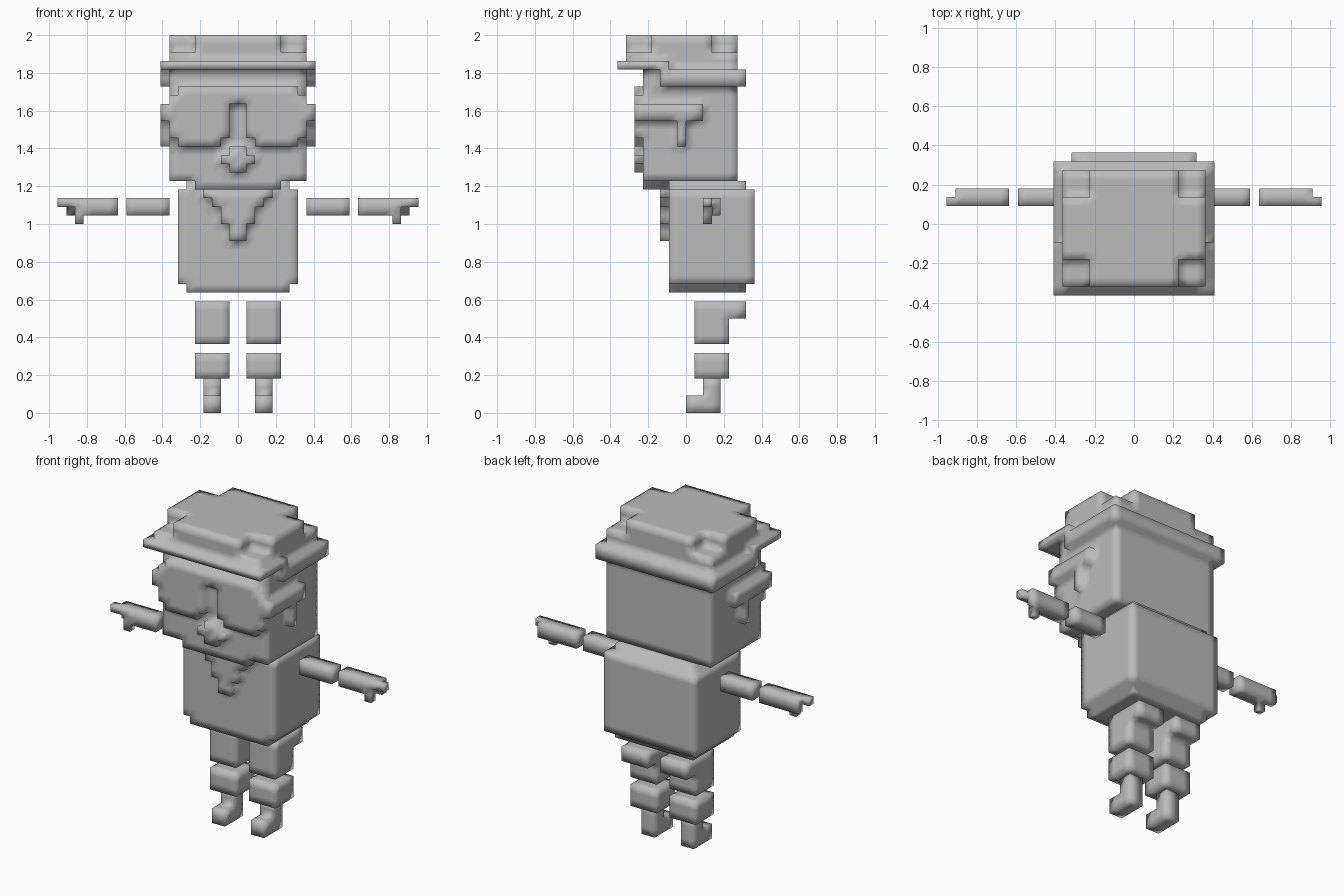
import bpy, bmesh

if "Cube" in bpy.data.objects:
    bpy.data.objects.remove(bpy.data.objects["Cube"])

V = 1 / 22  # edge of one block; all part sizes below are in blocks

grey = bpy.data.materials.new("plain_grey")
grey.diffuse_color = (0.5, 0.5, 0.5, 1)
grey.use_nodes = True
grey.node_tree.nodes["Principled BSDF"].inputs["Base Color"].default_value = grey.diffuse_color

SIDES = [
    ((1, 0, 0), [(1, 0, 0), (1, 1, 0), (1, 1, 1), (1, 0, 1)]),
    ((-1, 0, 0), [(0, 0, 0), (0, 0, 1), (0, 1, 1), (0, 1, 0)]),
    ((0, 1, 0), [(0, 1, 0), (0, 1, 1), (1, 1, 1), (1, 1, 0)]),
    ((0, -1, 0), [(0, 0, 0), (1, 0, 0), (1, 0, 1), (0, 0, 1)]),
    ((0, 0, 1), [(0, 0, 1), (1, 0, 1), (1, 1, 1), (0, 1, 1)]),
    ((0, 0, -1), [(0, 0, 0), (0, 1, 0), (1, 1, 0), (1, 0, 0)]),
]


def cells(x0, x1, y0, y1, z0, z1):
    return {(x, y, z) for x in range(x0, x1) for y in range(y0, y1) for z in range(z0, z1)}


def sym(half, *yz):
    """Box centred on x = 0."""
    return cells(-half, half, *yz)


def both(*box):
    """Box and its mirror image in x."""
    return mirrored(cells(*box)) | cells(*box)


def mirrored(solid):
    return {(-x - 1, y, z) for x, y, z in solid}


def skin(name, solid):
    """Outer surface of a block solid, smooth shaded."""
    bm = bmesh.new()
    verts = {}
    for c in sorted(solid):
        for n, corners in SIDES:
            if tuple(a + b for a, b in zip(c, n)) in solid:
                continue
            face = []
            for k in corners:
                p = tuple(a + b for a, b in zip(c, k))
                if p not in verts:
                    verts[p] = bm.verts.new([a * V for a in p])
                face.append(verts[p])
            bm.faces.new(face).smooth = True
    mesh = bpy.data.meshes.new(name)
    bm.to_mesh(mesh)
    bm.free()
    mesh.materials.append(grey)
    bpy.context.collection.objects.link(bpy.data.objects.new(name, mesh))


# Head: skull and chin
head = sym(8, -5, 6, 27, 40) | sym(5, -5, -2, 26, 27)
# Forehead plate and glasses, with a notch for the nose
head |= sym(7, -6, -5, 37, 38) | sym(8, -6, -5, 32, 37) | both(2, 7, -6, -5, 31, 32)
head -= sym(1, -6, -5, 32, 36)
# Temples and ears
head |= both(8, 9, -6, 2, 34, 36) | both(8, 9, -1, 0, 31, 34)
# Mouth
head |= sym(2, -6, -5, 29, 30) | sym(1, -6, -5, 28, 31)
# Cap: peak, band, crown with stepped corners
head |= sym(9, -8, -2, 40, 41) | sym(9, -3, 7, 38, 40) | sym(8, -7, 6, 40, 44)
head -= both(5, 8, -7, -4, 42, 44) | both(5, 8, 3, 6, 42, 44)
skin("head_with_cap", head)

# Torso with tapered beard or scarf on the chest
torso = sym(7, -2, 8, 15, 26) | sym(6, -2, 7, 14, 27)
for half, z0, z1 in ((4, 25, 26), (3, 24, 25), (2, 22, 24), (1, 20, 22)):
    torso |= sym(half, -3, -2, z0, z1)
skin("torso", torso)

# Limbs, built for +x and mirrored
forearm = cells(14, 20, 2, 4, 23, 25) | cells(20, 21, 2, 3, 24, 25)
forearm -= cells(19, 20, 2, 3, 23, 24)
forearm |= cells(18, 19, 2, 3, 22, 23)
limbs = {
    "upper_arm": cells(8, 13, 2, 4, 23, 25),
    "forearm": forearm,
    "upper_leg": cells(1, 5, 1, 5, 8, 13) | cells(1, 5, 5, 7, 11, 13),
    "lower_leg": cells(1, 5, 1, 5, 4, 7),
    "foot": cells(2, 4, 2, 4, 2, 4) | cells(2, 4, 0, 4, 0, 2),
}
for name, solid in limbs.items():
    skin(name + "_right", solid)
    skin(name + "_left", mirrored(solid))
